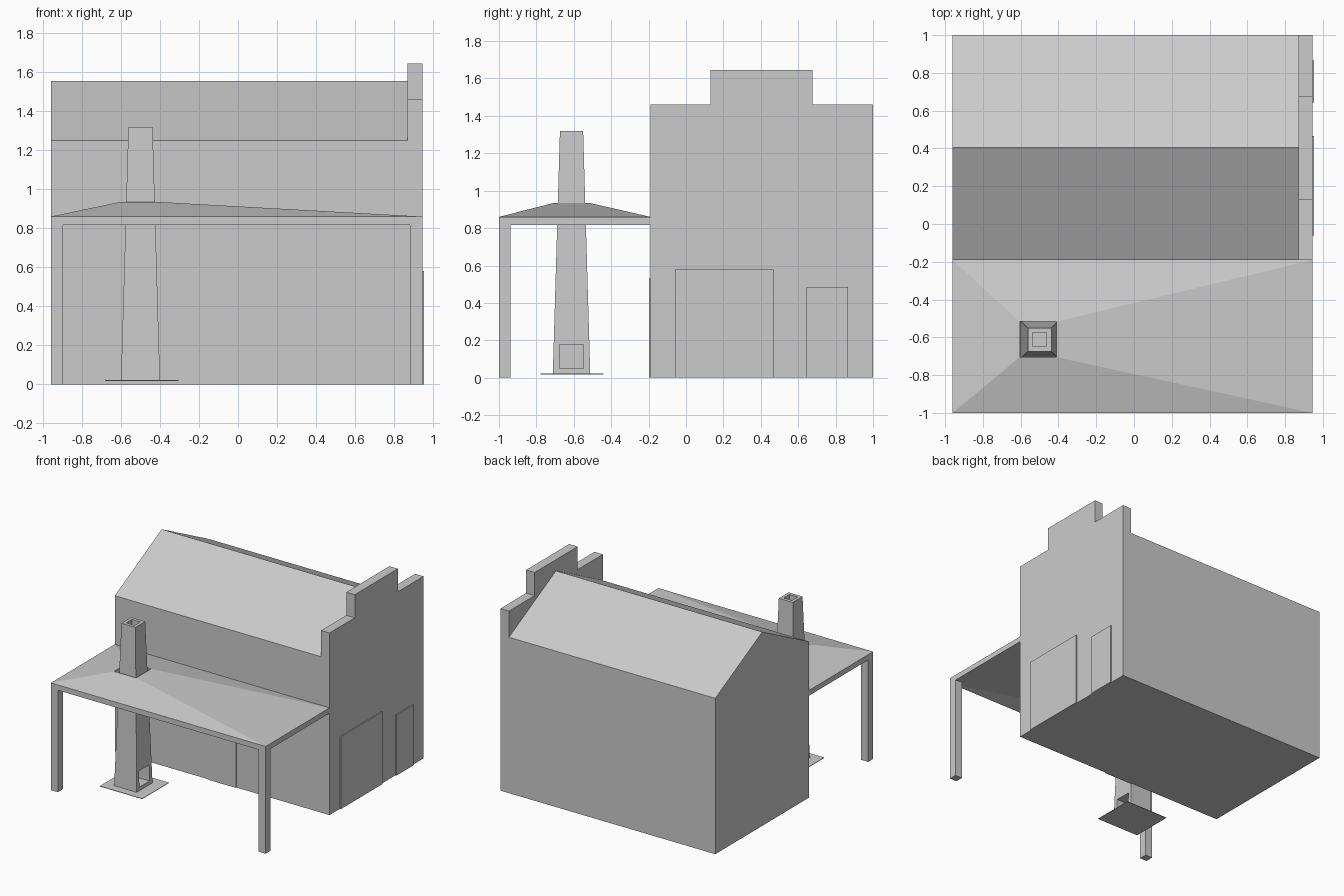
import bpy, bmesh

if "Cube" in bpy.data.objects:
    bpy.data.objects.remove(bpy.data.objects["Cube"])


def add_mesh(name, verts, faces):
    me = bpy.data.meshes.new(name)
    me.from_pydata(verts, [], faces)
    bm = bmesh.new()
    bm.from_mesh(me)
    bmesh.ops.recalc_face_normals(bm, faces=bm.faces)
    bm.to_mesh(me)
    bm.free()
    ob = bpy.data.objects.new(name, me)
    bpy.context.scene.collection.objects.link(ob)
    return ob


def ring(x0, x1, y0, y1, z):
    return [(x0, y0, z), (x1, y0, z), (x1, y1, z), (x0, y1, z)]


def lofted(name, rings, cap=True, loop=False):
    """Skin a list of four-point rings, capped or closed on itself."""
    n = len(rings)
    verts = [v for r in rings for v in r]
    faces = []
    for k in range(n if loop else n - 1):
        a, b = 4 * k, 4 * ((k + 1) % n)
        for i in range(4):
            j = (i + 1) % 4
            faces.append((a + i, a + j, b + j, b + i))
    if cap and not loop:
        faces += [(3, 2, 1, 0), tuple(range(4 * n - 4, 4 * n))]
    return add_mesh(name, verts, faces)


def box(name, x0, x1, y0, y1, z0, z1):
    return lofted(name, [ring(x0, x1, y0, y1, z0), ring(x0, x1, y0, y1, z1)])


def extruded(name, profile, x0, x1):
    """Extrude a (y, z) profile along x."""
    n = len(profile)
    verts = [(x, y, z) for x in (x0, x1) for y, z in profile]
    faces = [tuple(range(n)), tuple(range(2 * n - 1, n - 1, -1))]
    faces += [(i, (i + 1) % n, n + (i + 1) % n, n + i) for i in range(n)]
    return add_mesh(name, verts, faces)


X0, X1 = -0.96, 0.945
WALL, BACK = -0.19, 1.0

# Gabled hall and stepped false front
extruded("gabled_building", [(WALL, 0), (BACK, 0), (BACK, 1.25), (0.405, 1.555), (WALL, 1.25)], X0, 0.87)
extruded("stepped_facade", [(WALL, 0), (BACK, 0), (BACK, 1.46), (0.675, 1.46), (0.675, 1.645),
                            (0.13, 1.645), (0.13, 1.46), (WALL, 1.46)], 0.87, X1)

# Doors standing slightly proud of the walls
box("large_door", X1 - 0.01, 0.954, -0.06, 0.467, 0, 0.58)
box("small_door", X1 - 0.01, 0.954, 0.643, 0.866, 0, 0.485)
box("side_door", -0.133, 0.118, -0.197, WALL + 0.01, 0, 0.53)

# Hipped shelter roof, hollow underneath, with an opening for the chimney
HOLE = (-0.605, -0.41, -0.705, -0.517)
lofted("shelter_roof", [ring(X0, X1, -1, WALL, 0.817), ring(X0, X1, -1, WALL, 0.86),
                        ring(*HOLE, 0.935), ring(*HOLE, 0.892)], loop=True)

# Posts
for side, x in (("left", X0), ("right", X1 - 0.062)):
    box(side + "_post", x, x + 0.062, -1, -0.937, 0, 0.82)


# Tapered forge chimney with a recessed flue
def square(h, z):
    return ring(-0.5 - h, -0.5 + h, -0.612 - h, -0.612 + h, z)


chimney = lofted("chimney", [square(0.1, 0.02), square(0.062, 1.32),
                             square(0.037, 1.32), square(0.037, 1.2)])

# Fire opening cut into the right side of the chimney
cutter = box("fire_opening_cutter", -0.56, -0.3, -0.677, -0.547, 0.05, 0.178)
cutter.hide_render = True
cutter.hide_viewport = True
mod = chimney.modifiers.new("fire_opening", "BOOLEAN")
mod.operation = "DIFFERENCE"
mod.solver = "EXACT"
mod.object = cutter

# Thin hearth slab below the chimney
box("hearth_slab", -0.682, -0.305, -0.777, -0.44, 0.018, 0.022)
